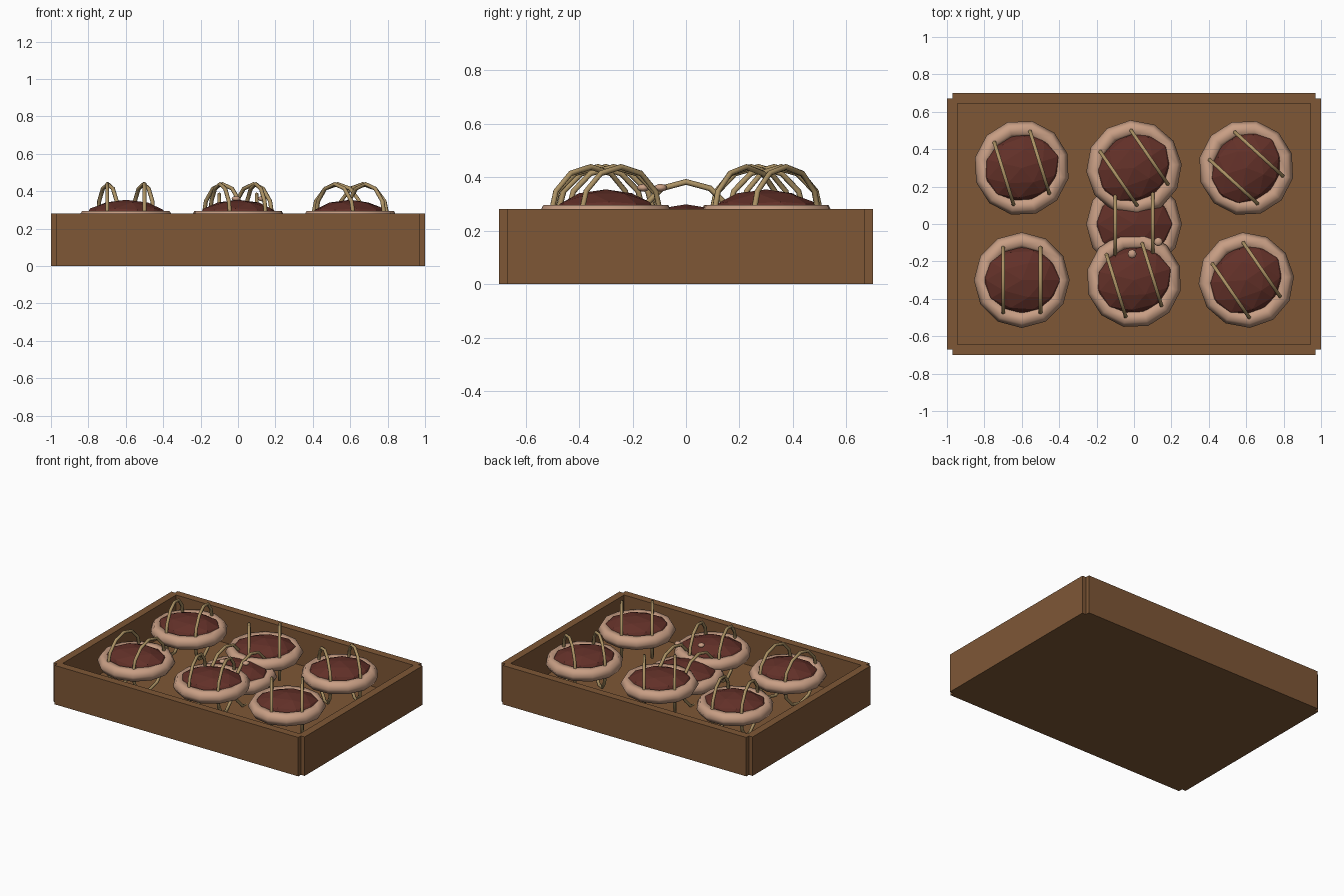
import bpy, math
from mathutils import Matrix, Vector

if "Cube" in bpy.data.objects:
    bpy.data.objects.remove(bpy.data.objects["Cube"])


def srgb(r, g, b):
    f = lambda c: c / 12.92 if c <= 0.04045 else ((c + 0.055) / 1.055) ** 2.4
    return (f(r / 255), f(g / 255), f(b / 255), 1)


def material(name, *rgb):
    m = bpy.data.materials.new(name)
    m.diffuse_color = srgb(*rgb)
    m.use_nodes = True
    m.node_tree.nodes["Principled BSDF"].inputs["Base Color"].default_value = m.diffuse_color
    return m


WOOD = material("brown wood", 126, 87, 54)
CRUST = material("pale crust", 200, 158, 132)
FILLING = material("dark red filling", 98, 48, 40)
STRIP = material("tan strip", 172, 146, 100)


def finish(name, mat, smooth=False):
    o = bpy.context.object
    o.name = o.data.name = name
    o.data.materials.append(mat)
    if smooth:
        bpy.ops.object.shade_smooth()
    return o


def box(name, lo, hi):
    lo, hi = Vector(lo), Vector(hi)
    bpy.ops.mesh.primitive_cube_add(size=1)
    o = finish(name, WOOD)
    o.data.transform(Matrix.Translation((lo + hi) / 2) @ Matrix.Diagonal((*(hi - lo), 1)))


def pie(name, x, y, z, turn):
    place = Matrix.Translation((x, y, z)) @ Matrix.Rotation(turn, 4, 'Z')
    # Round crust rim
    bpy.ops.mesh.primitive_torus_add(major_segments=12, minor_segments=6,
                                     major_radius=0.211, minor_radius=0.045)
    finish(name + "_crust", CRUST, True).matrix_world = place
    # Faceted domed filling, slightly oval
    bpy.ops.mesh.primitive_ico_sphere_add(subdivisions=2, radius=1)
    o = finish(name + "_filling", FILLING)
    o.data.transform(Matrix.Diagonal((0.225, 0.183, 0.098, 1)))
    o.matrix_world = place
    # Two thin rings arching over the filling
    for side in (-1, 1):
        bpy.ops.mesh.primitive_torus_add(major_segments=12, minor_segments=6,
                                         major_radius=0.182, minor_radius=0.011)
        o = finish(name + "_strip", STRIP, True)
        o.data.transform(Matrix.Translation((0.1 * side, 0, 0)) @ Matrix.Rotation(math.pi / 2, 4, 'Y'))
        o.matrix_world = place


# Open tray with notched corners
box("tray_floor", (-0.96, -0.66, 0), (0.96, 0.66, 0.04))
for s, label in ((-1, "front"), (1, "back")):
    a, b = sorted((0.645 * s, 0.7 * s))
    box("tray_wall_" + label, (-0.97, a, 0), (0.97, b, 0.28))
for s, label in ((-1, "left"), (1, "right")):
    a, b = sorted((0.945 * s, 1.0 * s))
    box("tray_wall_" + label, (a, -0.67, 0), (b, 0.67, 0.28))

# Two rows of three pies, each turned a little more, and a lower one between
for j, row in enumerate(("front", "back")):
    for i, col in enumerate(("left", "middle", "right")):
        pie(f"pie_{row}_{col}", 0.6 * (i - 1), 0.6 * j - 0.3, 0.256,
            min(0.3 * (i + j), 0.83))
pie("pie_centre", 0, 0, 0.2, 0)

# Small flattened crumbs
for x, y in ((0.13, -0.095), (-0.01, -0.16)):
    bpy.ops.mesh.primitive_uv_sphere_add(segments=8, ring_count=6, radius=0.024)
    o = finish("crumb", CRUST, True)
    o.data.transform(Matrix.Diagonal((1, 1, 0.6, 1)))
    o.location = (x, y, 0.36)
